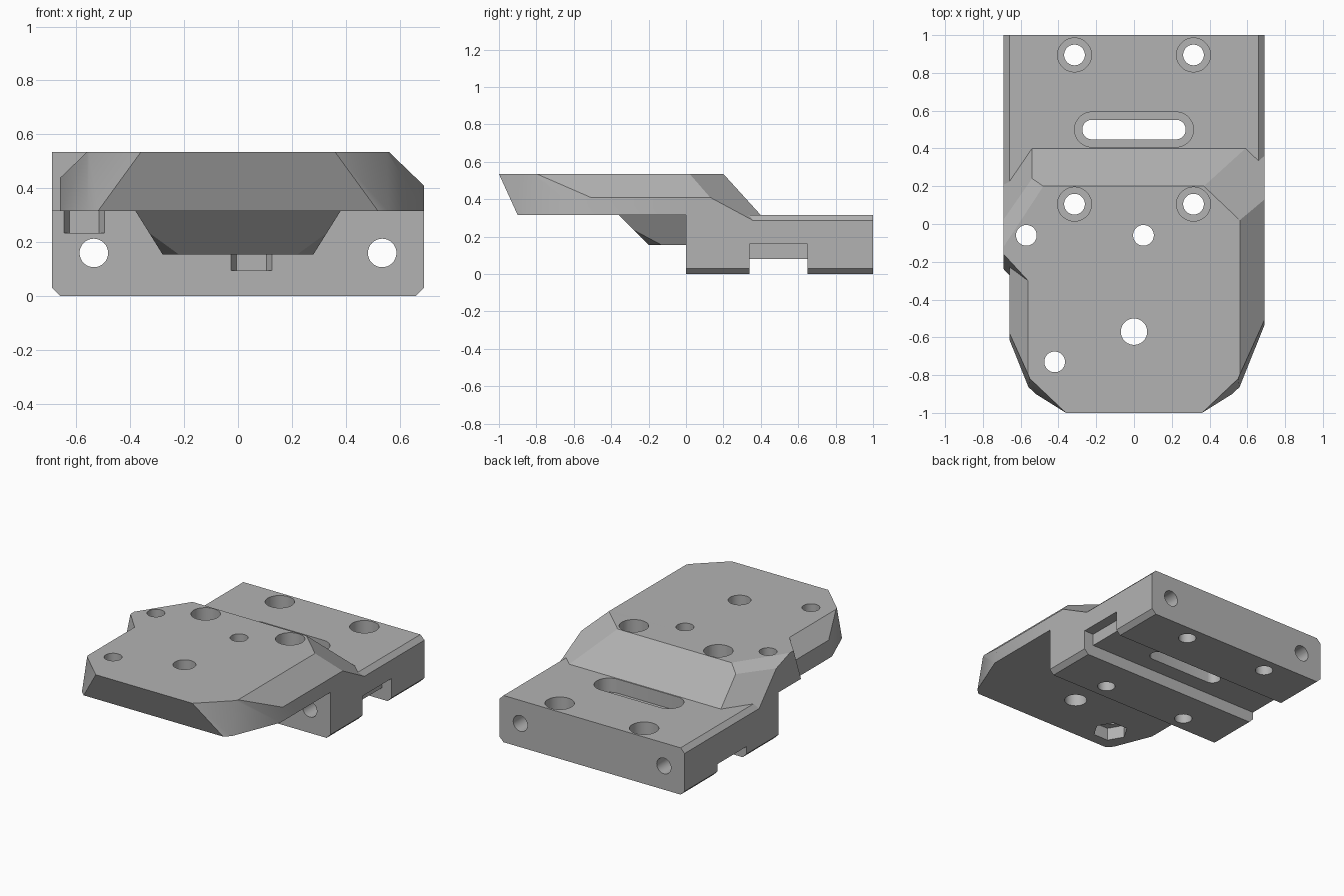
import bpy, bmesh, math
from mathutils import Vector

if "Cube" in bpy.data.objects:
    bpy.data.objects.remove(bpy.data.objects["Cube"], do_unlink=True)

metal = bpy.data.materials.new("plain_grey")
metal.use_nodes = True
GREY = (0.45, 0.45, 0.45, 1)
metal.diffuse_color = GREY
metal.node_tree.nodes["Principled BSDF"].inputs["Base Color"].default_value = GREY


def make(name, bm):
    bmesh.ops.recalc_face_normals(bm, faces=bm.faces)
    mesh = bpy.data.meshes.new(name)
    bm.to_mesh(mesh)
    bm.free()
    mesh.materials.append(metal)
    ob = bpy.data.objects.new(name, mesh)
    bpy.context.collection.objects.link(ob)
    return ob


def solid(name, lo, hi, cuts=()):
    """Box trimmed by planes, each given by three points; keeps the inner side."""
    bm = bmesh.new()
    bmesh.ops.create_cube(bm, size=1)
    lo, hi = Vector(lo), Vector(hi)
    for v in bm.verts:
        v.co = [lo[i] if v.co[i] < 0 else hi[i] for i in range(3)]
    for cut in cuts:
        a, b, c = map(Vector, cut)
        n = (b - a).cross(c - a).normalized()
        if n.dot((lo + hi) / 2 - a) > 0:
            n = -n
        geom = bm.verts[:] + bm.edges[:] + bm.faces[:]
        bmesh.ops.bisect_plane(bm, geom=geom, plane_co=a, plane_no=n, clear_outer=True)
        rim = [e for e in bm.edges if e.is_boundary]
        if rim:
            bmesh.ops.contextual_create(bm, geom=rim)
    return make(name, bm)


def prism(name, ring, shift):
    """Extrudes a closed ring of points."""
    bm = bmesh.new()
    face = bm.faces.new([bm.verts.new(p) for p in ring])
    out = bmesh.ops.extrude_face_region(bm, geom=[face], use_keep_orig=True)
    moved = [g for g in out["geom"] if isinstance(g, bmesh.types.BMVert)]
    bmesh.ops.translate(bm, verts=moved, vec=shift)
    return make(name, bm)


def drill(x, y, r, z0, z1, half=0, n=32):
    """Vertical round, slotted or hexagonal cutter."""
    ring = []
    for k in range(n):
        t = math.tau * (k + (0.5 if n > 6 else 0)) / n
        ring.append((x + r * math.cos(t) + math.copysign(half, math.cos(t)),
                     y + r * math.sin(t), z0))
    return prism("drill", ring, (0, 0, z1 - z0))


def combine(body, tool, operation):
    mod = body.modifiers.new("combine", "BOOLEAN")
    mod.operation, mod.solver, mod.object = operation, "EXACT", tool
    bpy.context.view_layer.objects.active = body
    bpy.ops.object.modifier_apply(modifier=mod.name)
    bpy.data.objects.remove(tool, do_unlink=True)


def mirrored(cuts):
    return [[(-x, y, z) for x, y, z in c] for c in cuts]


W, TOP, MID = 0.69, 0.535, 0.315

# Sloping planes of the upper plate
side = [[(.56, 0, TOP), (.56, 1, TOP), (W, 0, .41)]]
nose = [[(0, -1, TOP), (1, -1, TOP), (0, -.9, MID)]]
nose_corner = [[(.36, -1, TOP), (.55, -.82, TOP), (.52, -.9, MID)],
               [(.555, -.81, TOP), (W, -.51, .41), (.56, -.86, MID)]]
ramp = [[(0, .2, TOP), (1, .2, TOP), (0, .4, MID)]]
rear_right = [[(.37, .2, TOP), (.56, .02, TOP), (.59, .4, MID)]]
rear_left = [[(-.48, .2, TOP), (-.54, .24, .49), (-W, -.12, TOP)],
             [(-.54, .24, .49), (-.54, .4, MID), (-W, .02, .49)]]
notch = [[(-.57, -.29, TOP), (-W, -.16, TOP), (-W, -.23, .34)]]

# Lower block with chamfered long edges
c = 0.03
ring = [(-W + c, 0, 0), (W - c, 0, 0), (W, 0, c), (W, 0, MID - c),
        (W - c, 0, MID), (-W + c, 0, MID), (-W, 0, MID - c), (-W, 0, c)]
body = prism("stepped_mounting_block", ring, (0, 1, 0))

# Upper plate, ramped shoulder and left ear
parts = [
    solid("shoulder", (-W, 0, .2), (W, .5, TOP), side + ramp + rear_right + rear_left),
    solid("plate", (-.66, -1, MID), (W, .06, TOP),
          side + mirrored(side) + nose + nose_corner + mirrored(nose_corner)
          + rear_right + rear_left),
    solid("ear", (-W, -.35, MID), (-.3, .06, TOP), notch + rear_left),
]

# Tapered rib under the plate
rib_side = [[(.38, 0, MID), (.38, 1, MID), (.28, 0, .155)],
            [(.33, -.28, .235), (.22, -.2, .155), (.28, -.13, .155)]]
rib_front = [[(0, -.36, MID), (1, -.36, MID), (0, -.2, .155)]]
parts.append(solid("rib", (-.45, -.4, .155), (.45, .05, MID + .03),
                   rib_side + mirrored(rib_side) + rib_front))
for p in parts:
    combine(body, p, "UNION")

# Cross channel under the block, deeper at its open end
cutters = [solid("channel", (-1, .34, -.1), (1, .65, .08)),
           solid("channel_end", (.62, .34, -.1), (1, .65, .16)),
           solid("channel_lip", (.55, .34, 0), (.8, .65, .15),
                 [[(.59, 0, .08), (.59, 1, .08), (.62, 0, .11)]])]
bpy.data.objects.remove(cutters.pop(), do_unlink=True)

# Counterbored screw holes
for x in (-.315, .315):
    for y in (.105, .895):
        cutters += [drill(x, y, .055, -.1, .7), drill(x, y, .09, .2, .7)]

# Counterbored slot
cutters += [drill(0, .5, .052, -.1, .7, .222), drill(0, .5, .093, .22, .7, .222)]

# Plain holes and hexagonal nut pockets
cutters.append(drill(0, -.57, .07, .1, .7))
for x, y, low, high in ((-.57, -.06, .235, .4), (.05, -.06, .095, .24), (-.42, -.73, .2, .4)):
    cutters += [drill(x, y, .055, .05, .7), drill(x, y, .11, low, high, 0, 6)]

# Long horizontal holes
for x in (-.535, .535):
    ring = [(x + .053 * math.cos(math.tau * k / 32), -.03, .16 + .053 * math.sin(math.tau * k / 32))
            for k in range(32)]
    cutters.append(prism("long_hole", ring, (0, 1.1, 0)))
for t in cutters:
    combine(body, t, "DIFFERENCE")

bpy.ops.object.select_all(action="DESELECT")
body.select_set(True)
bpy.context.view_layer.objects.active = body
bpy.ops.object.shade_smooth_by_angle(angle=math.radians(25))
